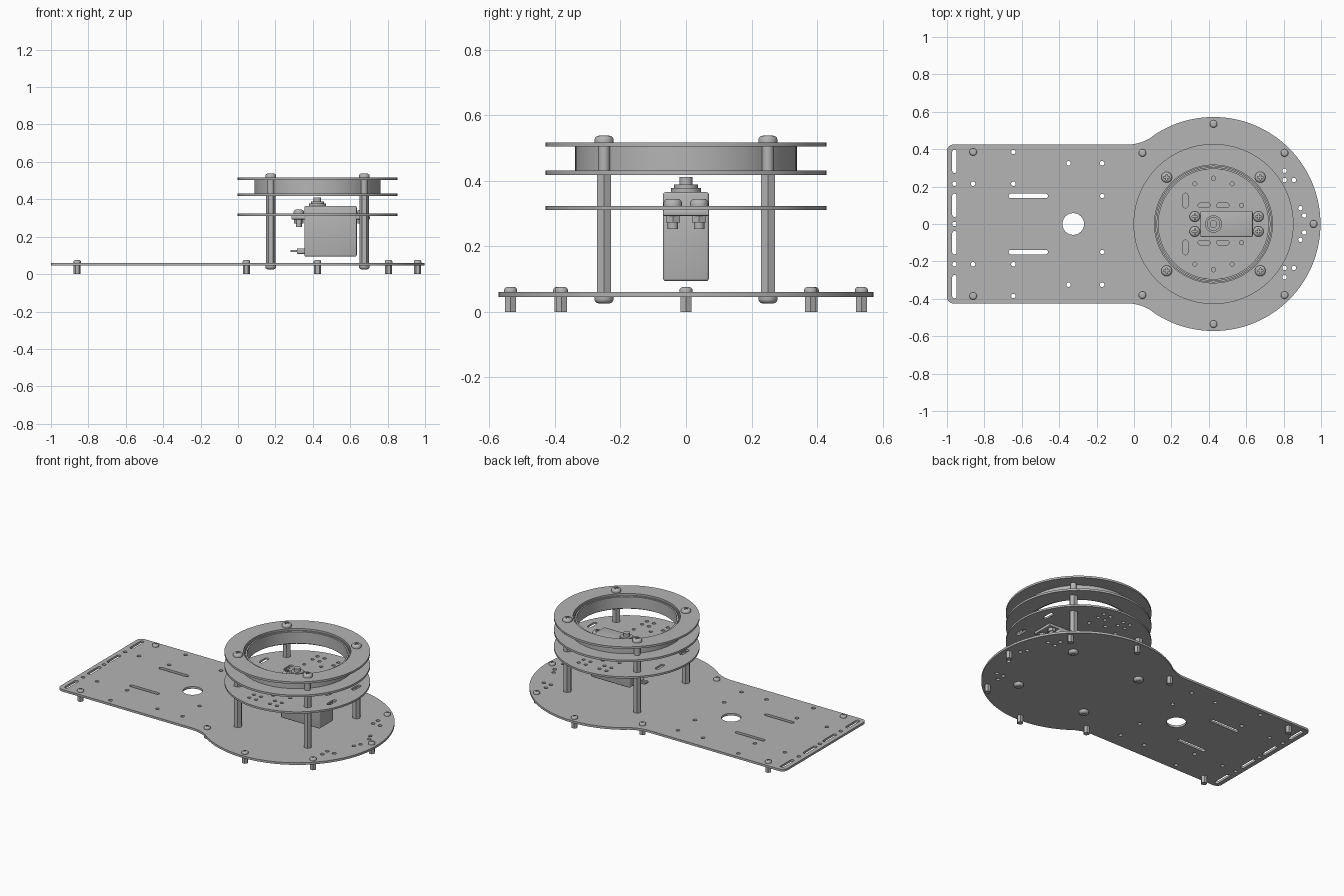
import bpy, bmesh, math
from mathutils import Matrix, Vector

if "Cube" in bpy.data.objects:
    bpy.data.objects.remove(bpy.data.objects["Cube"])

GREY = (0.46, 0.46, 0.46, 1)
mat = bpy.data.materials.new("plain grey")
mat.use_nodes = True
mat.diffuse_color = GREY
mat.node_tree.nodes["Principled BSDF"].inputs["Base Color"].default_value = GREY
CX = 0.425          # axis of the round end
parts = []


def add(name, mesh, loc=(0, 0, 0), scale=(1, 1, 1)):
    ob = bpy.data.objects.new(name, mesh)
    ob.location, ob.scale = loc, scale
    if not mesh.materials:
        mesh.materials.append(mat)
    bpy.context.collection.objects.link(ob)
    parts.append(ob)
    return ob


def arc(cx, cy, r, a0, a1, n):
    angles = [math.radians(a0 + (a1 - a0) * i / n) for i in range(n + 1)]
    return [(cx + r * math.cos(a), cy + r * math.sin(a)) for a in angles]


def hole(x, y, r=0.012, n=16):
    return arc(x, y, r, 0, 360, n)[:-1]


def slot(x, y, length, r=0.012, upright=False):
    h = length / 2 - r
    pts = arc(h, 0, r, -90, 90, 8) + arc(-h, 0, r, 90, 270, 8)
    return [(x - b, y + a) if upright else (x + a, y + b) for a, b in pts]


def mirror_y(shapes):
    return shapes + [[(x, -y) for x, y in s] for s in shapes]


def plate(name, outline, holes, z0, z1):
    """Flat sheet from a filled outline with holes."""
    cu = bpy.data.curves.new(name, 'CURVE')
    cu.dimensions, cu.fill_mode, cu.extrude = '2D', 'BOTH', (z1 - z0) / 2
    for pts in [outline] + holes:
        sp = cu.splines.new('POLY')
        sp.points.add(len(pts) - 1)
        for p, (x, y) in zip(sp.points, pts):
            p.co = (x, y, 0, 1)
        sp.use_cyclic_u = True
    tmp = bpy.data.objects.new(name + " outline", cu)
    bpy.context.collection.objects.link(tmp)
    bpy.context.view_layer.update()
    mesh = bpy.data.meshes.new_from_object(tmp.evaluated_get(bpy.context.evaluated_depsgraph_get()))
    bpy.data.objects.remove(tmp)
    bm = bmesh.new()
    bm.from_mesh(mesh)
    bmesh.ops.remove_doubles(bm, verts=bm.verts, dist=1e-5)
    bmesh.ops.recalc_face_normals(bm, faces=bm.faces)
    bm.to_mesh(mesh)
    mesh.materials.clear()
    return add(name, mesh, (0, 0, (z0 + z1) / 2))


def lathe_mesh(name, profile, sides, closed=False):
    """Spin (radius, height) points round z."""
    bm = bmesh.new()
    vs = [bm.verts.new((r, 0, z)) for r, z in profile]
    es = [bm.edges.new(p) for p in zip(vs, vs[1:] + vs[:1] if closed else vs[1:])]
    bmesh.ops.spin(bm, geom=vs + es, cent=(0, 0, 0), axis=(0, 0, 1),
                   angle=math.tau, steps=sides, use_duplicate=False)
    bmesh.ops.remove_doubles(bm, verts=bm.verts, dist=1e-5)
    bmesh.ops.recalc_face_normals(bm, faces=bm.faces)
    mesh = bpy.data.meshes.new(name)
    bm.to_mesh(mesh)
    bm.free()
    return mesh


def rod(name, x, y, z0, z1, r, sides=24):
    return add(name, lathe_mesh(name, [(0, z0), (r, z0), (r, z1), (0, z1)], sides), (x, y, 0))


def box(name, lo, hi, bevel=0.0):
    lo, hi = Vector(lo), Vector(hi)
    bm = bmesh.new()
    bmesh.ops.create_cube(bm, size=1, matrix=Matrix.Translation((lo + hi) / 2)
                          @ Matrix.Diagonal((*(hi - lo), 1)))
    if bevel:
        bmesh.ops.bevel(bm, geom=bm.edges[:], offset=bevel, segments=3, profile=0.5, affect='EDGES')
    mesh = bpy.data.meshes.new(name)
    bm.to_mesh(mesh)
    bm.free()
    return add(name, mesh)


# Domed screw head of unit size with a cross recess, shared by every screw
dome = [(0, 0), (1, 0), (1, 0.45), (0.92, 0.7), (0.75, 0.9), (0.5, 1), (0, 1)]
head = add("head_template", lathe_mesh("screw_head", dome, 24))
for size in ((0.55, 0.1), (0.1, 0.55)):
    cutter = box("cross_cutter", (-size[0], -size[1], 0.5), (size[0], size[1], 1.3))
    parts.remove(cutter)
    cutter.hide_render = True
    cutter.hide_set(True)
    m = head.modifiers.new("cross", 'BOOLEAN')
    m.operation, m.object, m.solver = 'DIFFERENCE', cutter, 'EXACT'
bpy.context.view_layer.update()
head_mesh = bpy.data.meshes.new_from_object(head.evaluated_get(bpy.context.evaluated_depsgraph_get()))
head_mesh.name = "screw_head"
parts.remove(head)
for ob in [head] + [mod.object for mod in head.modifiers]:
    bpy.data.objects.remove(ob)


def screw(name, x, y, z, r, h, down=False):
    ob = add(name, head_mesh, (x, y, z), (r, r, h))
    if down:
        ob.rotation_euler.x = math.pi


# Base plate: rectangle with rounded corners flowing into a disc
a, b, c = Vector((0.11, 0.474)), Vector((0.039, 0.425)), Vector((-0.03, 0.425))
neck = [tuple(a.lerp(b, t / 6).lerp(b.lerp(c, t / 6), t / 6)) for t in range(1, 7)]
half = arc(CX, 0, 0.572, 0, 123, 50) + neck + arc(-0.965, 0.39, 0.035, 90, 180, 6)
outline = half + [(x, -y) for x, y in reversed(half[1:])]
spots = [(-0.96, 0.215), (-0.86, 0.215), (-0.645, 0.385), (-0.645, 0.215), (-0.35, 0.325),
         (-0.17, 0.325), (-0.17, 0.15), (0.805, 0.285), (0.805, 0.235), (0.855, 0.235),
         (0.89, 0.085), (0.91, 0.045)]
cuts = [hole(x, y) for x, y in spots]
cuts += [slot(-0.96, 0.335, 0.125, upright=True), slot(-0.96, 0.1, 0.125, upright=True),
         slot(-0.565, 0.15, 0.21)]
plate("base_plate", outline, mirror_y(cuts) + [hole(-0.96, 0), hole(-0.325, 0, 0.058, 40)],
      0.046, 0.06)

# Feet: hexagonal stand-offs with screws on top
feet = [(x, s * y) for s in (1, -1) for x, y in ((-0.86, 0.385), (0.045, 0.38), (CX, 0.535), (0.805, 0.38))]
for x, y in feet + [(0.96, 0)]:
    rod("foot_standoff", x, y, 0, 0.046, 0.019, 6)
    screw("foot_screw", x, y, 0.06, 0.02, 0.016)

# Posts carrying the round decks
for x in (CX - 0.25, CX + 0.25):
    for y in (-0.25, 0.25):
        rod("post", x, y, 0.06, 0.418, 0.025, 6)
        rod("post_spacer", x, y, 0.418, 0.51, 0.018)
        screw("post_top_screw", x, y, 0.517, 0.029, 0.021)
        screw("post_bottom_screw", x, y, 0.046, 0.029, 0.021, down=True)

# Middle deck with mounting holes and slots
R = 0.428
spots = [(0.575, 0.1), (0.325, 0.215), (CX, 0.245), (0.525, 0.215)]
spots += [(CX + dx, 0.30 + dy) for dx in (-0.1, -0.05, 0.05, 0.1) for dy in (0, 0.05)]
cuts = [hole(x, y, 0.011) for x, y in spots]
cuts += [slot(0.375, 0.1, 0.066), slot(0.475, 0.1, 0.066)]
cuts += [slot(x, 0.125, 0.08, 0.013, True) for x in (0.275, 0.1, 0.76)]
plate("middle_deck", hole(CX, 0, R, 96), mirror_y(cuts), 0.311, 0.323)

# Two ring decks with the bearing between them
for name, z in (("lower_ring", 0.418), ("upper_ring", 0.504)):
    plate(name, hole(CX, 0, R, 96), [hole(CX, 0, 0.315, 80)], z, z + 0.013)
race = [(0.338, 0.43), (0.338, 0.505), (0.309, 0.505), (0.309, 0.492), (0.304, 0.492),
        (0.304, 0.505), (0.294, 0.505), (0.294, 0.43)]
add("bearing_ring", lathe_mesh("bearing_ring", race, 96, True), (CX, 0, 0))

# Servo motor: case, ears, output shaft and cable
box("servo_case", (0.355, -0.07, 0.094), (0.635, 0.07, 0.365), 0.008)
box("servo_ears", (0.285, -0.07, 0.293), (0.705, 0.07, 0.311), 0.004)
rod("gear_housing", CX, 0, 0.365, 0.378, 0.046, 32)
rod("gear_collar", CX, 0, 0.378, 0.388, 0.036, 32)
rod("output_shaft", CX, 0, 0.388, 0.411, 0.02)
box("cable_grommet", (0.315, -0.022, 0.108), (0.36, 0.022, 0.138), 0.005)
for y in (-0.013, 0, 0.013):
    box("cable_wire", (0.28, y - 0.006, 0.117), (0.32, y + 0.006, 0.129), 0.003)
for x in (0.325, 0.665):
    for y in (-0.04, 0.04):
        screw("servo_screw", x, y, 0.323, 0.028, 0.022)
        rod("servo_nut", x, y, 0.272, 0.293, 0.025, 6)
        rod("servo_bolt", x, y, 0.252, 0.33, 0.016)

# Smooth the round walls, keep hard edges
bpy.ops.object.select_all(action='DESELECT')
for ob in parts:
    ob.select_set(True)
bpy.context.view_layer.objects.active = parts[0]
bpy.ops.object.shade_smooth_by_angle(angle=math.radians(30))
